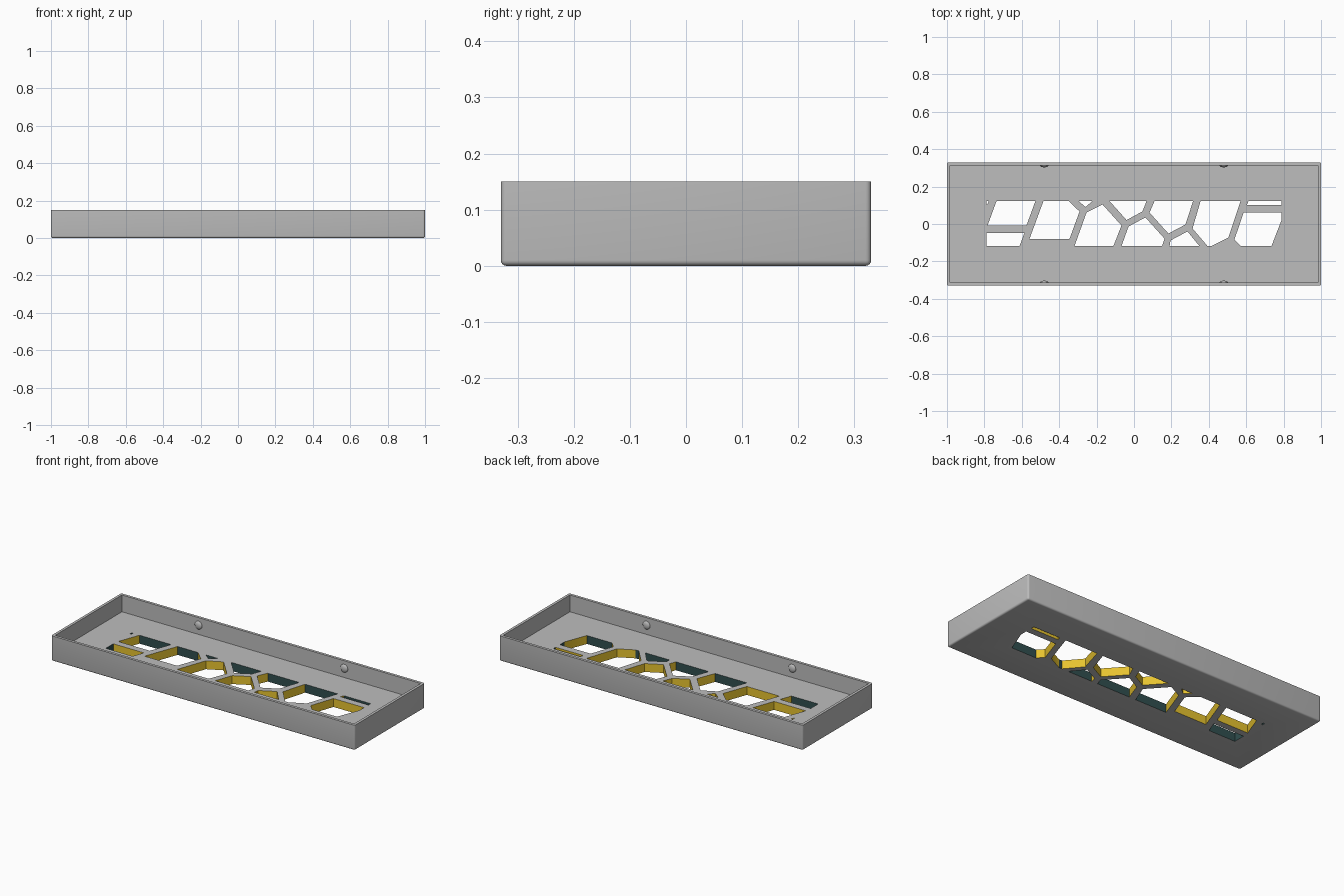
import bpy, bmesh, math
from mathutils import Matrix

if "Cube" in bpy.data.objects:
    bpy.data.objects.remove(bpy.data.objects["Cube"])

L, W, H = 2.0, 0.66, 0.15        # outer size
WALL, FLOOR = 0.016, 0.05        # wall and floor thickness
X0, X1, Y0, Y1 = -0.788, 0.788, -0.118, 0.123   # window limits


def material(name, rgb):
    m = bpy.data.materials.new(name)
    m.diffuse_color = (*rgb, 1)
    m.use_nodes = True
    m.node_tree.nodes["Principled BSDF"].inputs["Base Color"].default_value = m.diffuse_color
    return m


grey = material("light_grey", (0.51, 0.51, 0.51))
yellow = material("yellow", (0.85, 0.58, 0.03))
teal = material("dark_slate", (0.03, 0.078, 0.078))


def add_object(name, bm):
    bmesh.ops.recalc_face_normals(bm, faces=bm.faces)
    mesh = bpy.data.meshes.new(name)
    bm.to_mesh(mesh)
    bm.free()
    ob = bpy.data.objects.new(name, mesh)
    bpy.context.collection.objects.link(ob)
    mesh.materials.append(grey)
    return ob


def box(bm, sx, sy, z0, z1):
    mat = Matrix.Translation((0, 0, (z0 + z1) / 2)) @ Matrix.Diagonal((sx, sy, z1 - z0, 1))
    bmesh.ops.create_cube(bm, size=1, matrix=mat)


def activate(ob):
    bpy.ops.object.select_all(action='DESELECT')
    ob.select_set(True)
    bpy.context.view_layer.objects.active = ob


def cut(ob, cutter):
    mod = ob.modifiers.new("cut", 'BOOLEAN')
    mod.operation, mod.solver, mod.object = 'DIFFERENCE', 'EXACT', cutter
    activate(ob)
    bpy.ops.object.modifier_apply(modifier=mod.name)
    bpy.data.objects.remove(cutter)


# Tray body: block with rounded bottom and upright edges
bm = bmesh.new()
box(bm, L, W, 0, H)
edges = [e for e in bm.edges if any(v.co.z < 0.01 for v in e.verts)]
bmesh.ops.bevel(bm, geom=edges, offset=0.01, segments=4, profile=0.5, affect='EDGES')
tray = add_object("tray", bm)

# Hollow interior
bm = bmesh.new()
box(bm, L - 2 * WALL, W - 2 * WALL, FLOOR, H + 0.1)
cut(tray, add_object("cavity_cutter", bm))

# Floor windows: slanted cells clipped to a rectangle
windows = [
    [(X0, Y1), (-0.778, Y1), (-0.78, 0.112), (X0, 0.104)],
    [(-0.735, Y1), (-0.527, Y1), (-0.575, -0.008), (-0.783, -0.008)],
    [(X0, -0.048), (-0.586, -0.048), (-0.612, Y0), (X0, Y0)],
    [(-0.484, Y1), (-0.35, Y1), (-0.291, 0.067), (-0.345, -0.08), (-0.559, -0.08)],
    [(-0.297, Y1), (-0.222, Y1), (-0.259, 0.091)],
    [(-0.254, 0.061), (-0.168, 0.104), (-0.067, -0.008), (-0.11, Y0), (-0.318, Y0)],
    [(-0.131, Y1), (0.067, Y1), (0.045, 0.067), (-0.04, 0.021)],
    [(-0.029, -0.013), (0.061, 0.035), (0.163, -0.078), (0.15, Y0), (-0.067, Y0)],
    [(0.11, Y1), (0.316, Y1), (0.275, -0.003), (0.184, -0.051), (0.083, 0.061)],
    [(0.195, -0.088), (0.286, -0.04), (0.35, Y0), (0.19, Y0)],
    [(0.356, Y1), (0.57, Y1), (0.505, -0.072), (0.414, Y0), (0.393, Y0), (0.313, -0.024)],
    [(0.586, 0.061), (X1, 0.061), (X1, 0.019), (0.735, Y0), (0.57, Y0), (0.537, -0.083)],
    [(0.612, Y1), (X1, Y1), (X1, 0.102), (0.604, 0.102)],
]
bm = bmesh.new()
for pts in windows:
    face = bm.faces.new([bm.verts.new((x, y, -0.05)) for x, y in pts])
    new = bmesh.ops.extrude_face_region(bm, geom=[face])["geom"]
    bmesh.ops.translate(bm, vec=(0, 0, 0.13),
                        verts=[g for g in new if isinstance(g, bmesh.types.BMVert)])
cut(tray, add_object("window_cutter", bm))

# Window sides: dark on the clipping rectangle, yellow elsewhere
tray.data.materials.clear()
for m in (grey, yellow, teal):
    tray.data.materials.append(m)
for p in tray.data.polygons:
    c = p.center
    p.material_index = 0
    if abs(p.normal.z) < 0.1 and abs(c.x) < 0.8 and abs(c.y) < 0.13:
        on_limit = min(abs(c.x - X0), abs(c.x - X1), abs(c.y - Y0), abs(c.y - Y1)) < 0.001
        p.material_index = 2 if on_limit else 1
activate(tray)
bpy.ops.object.shade_smooth_by_angle(angle=math.radians(30))

# Snap bumps on the long inner walls
for sx, side_x in ((-1, "left"), (1, "right")):
    for sy, side_y in ((-1, "front"), (1, "back")):
        bm = bmesh.new()
        mat = (Matrix.Translation((sx * 0.48, sy * (W / 2 - WALL), 0.105))
               @ Matrix.Diagonal((0.024, 0.011, 0.024, 1)))
        bmesh.ops.create_uvsphere(bm, u_segments=24, v_segments=12, radius=1, matrix=mat)
        activate(add_object(f"snap_bump_{side_y}_{side_x}", bm))
        bpy.ops.object.shade_smooth_by_angle(angle=math.radians(40))
